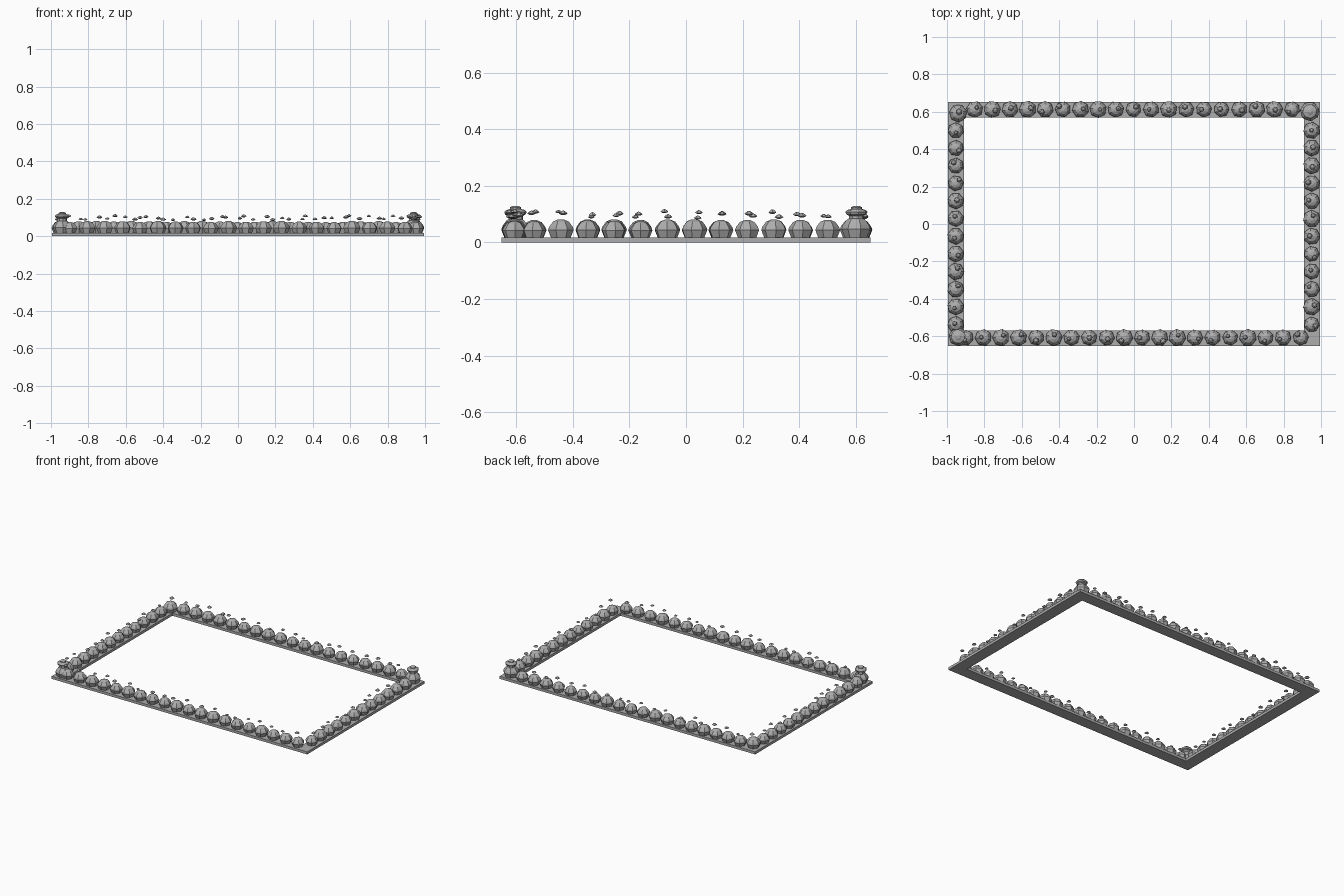
import bpy, bmesh, math, random

if "Cube" in bpy.data.objects:
    bpy.data.objects.remove(bpy.data.objects["Cube"])

random.seed(4)

stone = bpy.data.materials.new("stone_grey")
stone.diffuse_color = (0.42, 0.42, 0.42, 1)
stone.use_nodes = True
stone.node_tree.nodes["Principled BSDF"].inputs["Base Color"].default_value = stone.diffuse_color


def finish(name, bm):
    bmesh.ops.recalc_face_normals(bm, faces=bm.faces)
    me = bpy.data.meshes.new(name)
    bm.to_mesh(me)
    bm.free()
    me.materials.append(stone)
    ob = bpy.data.objects.new(name, me)
    bpy.context.collection.objects.link(ob)
    return ob


def lathe(bm, x, y, profile, sides, turn, size=1.0, base=0.0):
    """Faceted solid of revolution; profile is (radius, height) from bottom to top."""
    rings = []
    for r, z in profile:
        rings.append([bm.verts.new((x + size * r * math.cos(turn + math.tau * i / sides),
                                    y + size * r * math.sin(turn + math.tau * i / sides),
                                    base + size * z)) for i in range(sides)])
    for a, b in zip(rings, rings[1:]):
        for i in range(sides):
            j = (i + 1) % sides
            bm.faces.new((a[i], a[j], b[j], b[i]))
    bm.faces.new(rings[0][::-1])
    bm.faces.new(rings[-1])


# Flat rectangular frame
BASE_TOP = 0.018
bm = bmesh.new()
loops = []
for hx, hy in ((0.995, 0.652), (0.91, 0.57)):
    for z in (0, BASE_TOP):
        loops.append([bm.verts.new((sx * hx, sy * hy, z))
                      for sx, sy in ((-1, -1), (1, -1), (1, 1), (-1, 1))])
out_low, out_top, in_low, in_top = loops
for a, b in ((out_low, out_top), (out_top, in_top), (in_top, in_low), (in_low, out_low)):
    for i in range(4):
        j = (i + 1) % 4
        bm.faces.new((a[i], a[j], b[j], b[i]))
finish("base_frame", bm)

# Rows of rounded bushes, each with a small bud hovering above
STEP = 0.0943
BUSH = [(0.034, 0.0), (0.044, 0.025), (0.040, 0.036), (0.027, 0.053), (0.010, 0.060)]
BUD = [(0.006, -0.005), (0.016, 0.0), (0.013, 0.004), (0.006, 0.009), (0.002, 0.011)]
rows = {
    "front": [(-0.90 + STEP * i, -0.607) for i in range(20)],
    "back": [(-0.852 + STEP * i, 0.613) for i in range(19)],
    "left": [(-0.953, -0.537 + STEP * i) for i in range(12)],
    "right": [(0.95, -0.537 + STEP * i) for i in range(12)],
}
for side, spots in rows.items():
    bushes, buds = bmesh.new(), bmesh.new()
    for x, y in spots:
        lathe(bushes, x, y, BUSH, 7, random.uniform(0, math.tau),
              random.uniform(0.94, 1.06), BASE_TOP)
        lathe(buds, x + random.uniform(-0.02, 0.02), y + random.uniform(-0.02, 0.02),
              BUD, 6, random.uniform(0, math.tau),
              random.uniform(0.75, 1.05), random.uniform(0.085, 0.108))
    finish(side + "_bushes", bushes)
    finish(side + "_buds", buds)

# Corner bushes
CORNERS = ((-0.94, -0.602, 1.15), (0.94, 0.602, 1.2), (-0.94, 0.592, 1.1))
bm = bmesh.new()
for x, y, size in CORNERS:
    lathe(bm, x, y, BUSH, 7, 0.3, size, BASE_TOP)
finish("corner_bushes", bm)

# Capped posts on two opposite corners
POST = [(0.026, 0.06), (0.026, 0.094), (0.036, 0.099), (0.040, 0.108),
        (0.034, 0.114), (0.020, 0.118), (0.020, 0.124), (0.010, 0.129)]
bm = bmesh.new()
for x, y, _ in CORNERS[:2]:
    lathe(bm, x, y, POST, 8, 0.2)
finish("corner_posts", bm)

# Bud above the remaining corner bush
bm = bmesh.new()
lathe(bm, -0.935, 0.60, BUD, 6, 0.5, 1.1, 0.105)
finish("corner_bud", bm)
